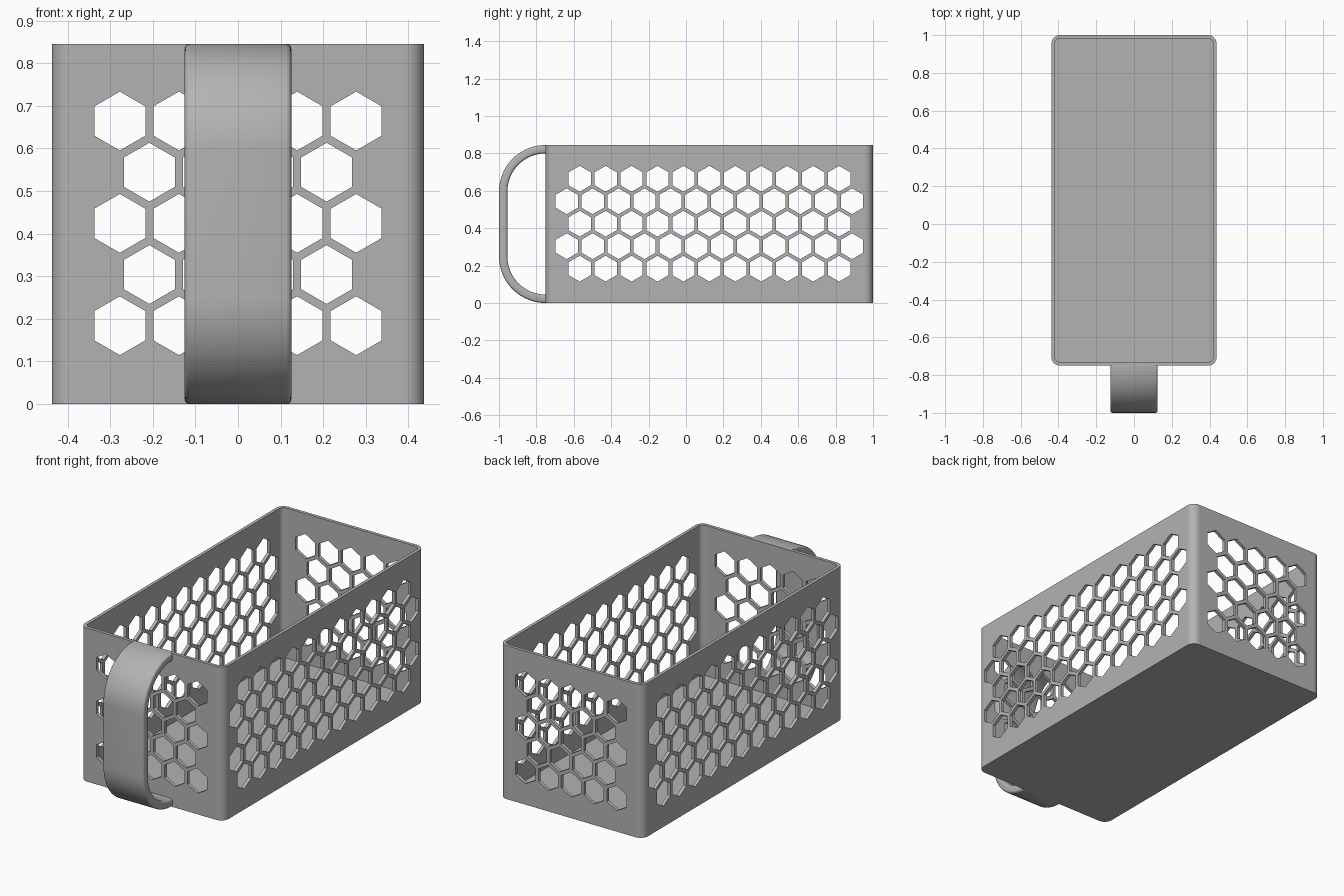
import bpy, bmesh, math
from mathutils import Vector

if "Cube" in bpy.data.objects:
    bpy.data.objects.remove(bpy.data.objects["Cube"])

W, Y0, Y1, H = 0.437, -0.75, 1.0, 0.845   # half width, front, back, height
WALL, RAD = 0.018, 0.045                  # wall thickness, corner radius
YC = (Y0 + Y1) / 2
PITCH, HEX_R = 0.1387, 0.069

grey = bpy.data.materials.new("grey plastic")
grey.diffuse_color = (0.45, 0.45, 0.45, 1)
grey.use_nodes = True
grey.node_tree.nodes["Principled BSDF"].inputs["Base Color"].default_value = grey.diffuse_color


def make_object(name, bm):
    bmesh.ops.recalc_face_normals(bm, faces=bm.faces)
    me = bpy.data.meshes.new(name)
    bm.to_mesh(me)
    bm.free()
    ob = bpy.data.objects.new(name, me)
    bpy.context.collection.objects.link(ob)
    me.materials.append(grey)
    return ob


def smooth(ob, degrees):
    bpy.ops.object.select_all(action='DESELECT')
    ob.select_set(True)
    bpy.context.view_layer.objects.active = ob
    bpy.ops.object.shade_smooth_by_angle(angle=math.radians(degrees))


def bake_modifiers(ob):
    deps = bpy.context.evaluated_depsgraph_get()
    me = bpy.data.meshes.new_from_object(ob.evaluated_get(deps))
    ob.modifiers.clear()
    ob.data = me


def rounded_ring(bm, inset, z, steps=8):
    r = RAD - inset
    hx, hy = W - RAD, (Y1 - Y0) / 2 - RAD
    ring = []
    for k, (sx, sy) in enumerate([(1, 1), (-1, 1), (-1, -1), (1, -1)]):
        for i in range(steps + 1):
            a = math.pi / 2 * (k + i / steps)
            ring.append(bm.verts.new((sx * hx + r * math.cos(a),
                                      YC + sy * hy + r * math.sin(a), z)))
    return ring


# Basket shell: open box with rounded upright corners
bm = bmesh.new()
rings = [rounded_ring(bm, 0, 0), rounded_ring(bm, 0, H),
         rounded_ring(bm, WALL, H), rounded_ring(bm, WALL, WALL)]
for a, b in zip(rings, rings[1:]):
    for i in range(len(a)):
        j = (i + 1) % len(a)
        bm.faces.new((a[i], a[j], b[j], b[i]))
bm.faces.new(rings[0])
bm.faces.new(rings[-1])
basket = make_object("basket", bm)

# Honeycomb cutters: short hexagonal prisms through each wall
bm = bmesh.new()


def hex_prism(centre, along, normal):
    ends = []
    for s in (-0.03, 0.03):
        ends.append([bm.verts.new(centre + normal * s
                     + along * HEX_R * math.sin(math.pi / 3 * i)
                     + Vector((0, 0, HEX_R * math.cos(math.pi / 3 * i))))
                     for i in range(6)])
    bm.faces.new(ends[0])
    bm.faces.new(ends[1])
    for i in range(6):
        j = (i + 1) % 6
        bm.faces.new((ends[0][i], ends[0][j], ends[1][j], ends[1][i]))


def honeycomb(wall_centre, along, normal, odd_count, even_count):
    for row in range(5):
        n = even_count if row % 2 else odd_count
        z = 0.424 + (row - 2) * PITCH * math.sqrt(3) / 2
        for i in range(n):
            hex_prism(wall_centre + along * (i - (n - 1) / 2) * PITCH
                      + Vector((0, 0, z)), along, normal)


X, Y = Vector((1, 0, 0)), Vector((0, 1, 0))
for x in (-W + WALL / 2, W - WALL / 2):
    honeycomb(Vector((x, YC, 0)), Y, X, 11, 12)
for y in (Y0 + WALL / 2, Y1 - WALL / 2):
    honeycomb(Vector((0, y, 0)), X, Y, 5, 4)
cutter = make_object("honeycomb_cutter", bm)
cutter.hide_render = True

cut = basket.modifiers.new("holes", 'BOOLEAN')
cut.operation, cut.object, cut.solver = 'DIFFERENCE', cutter, 'EXACT'
bake_modifiers(basket)
bpy.data.objects.remove(cutter)
smooth(basket, 30)
for p in basket.data.polygons:      # keep the broad walls flat
    if max(abs(c) for c in p.normal) > 0.9999:
        p.use_smooth = False

# Handle: D-shaped strap on the front wall
bm = bmesh.new()
R, T, HALF = 0.25, 0.045, 0.125


def strap(r, steps=20):
    pts = [(Y0 + 0.014, H - R + r)]
    for base, zc in ((90, H - R), (180, R)):
        for i in range(steps + 1):
            a = math.radians(base + 90 * i / steps)
            pts.append((Y0 + r * math.cos(a), zc + r * math.sin(a)))
    return pts + [(Y0 + 0.014, R - r)]


profile = strap(R) + strap(R - T)[::-1]
face = bm.faces.new([bm.verts.new((-HALF, y, z)) for y, z in profile])
out = bmesh.ops.extrude_face_region(bm, geom=[face])
bmesh.ops.translate(bm, vec=(2 * HALF, 0, 0),
                    verts=[v for v in out["geom"] if isinstance(v, bmesh.types.BMVert)])
handle = make_object("handle", bm)
bev = handle.modifiers.new("rounded edges", 'BEVEL')
bev.width, bev.segments, bev.limit_method = 0.012, 3, 'ANGLE'
bev.angle_limit = math.radians(40)
bake_modifiers(handle)
smooth(handle, 40)
